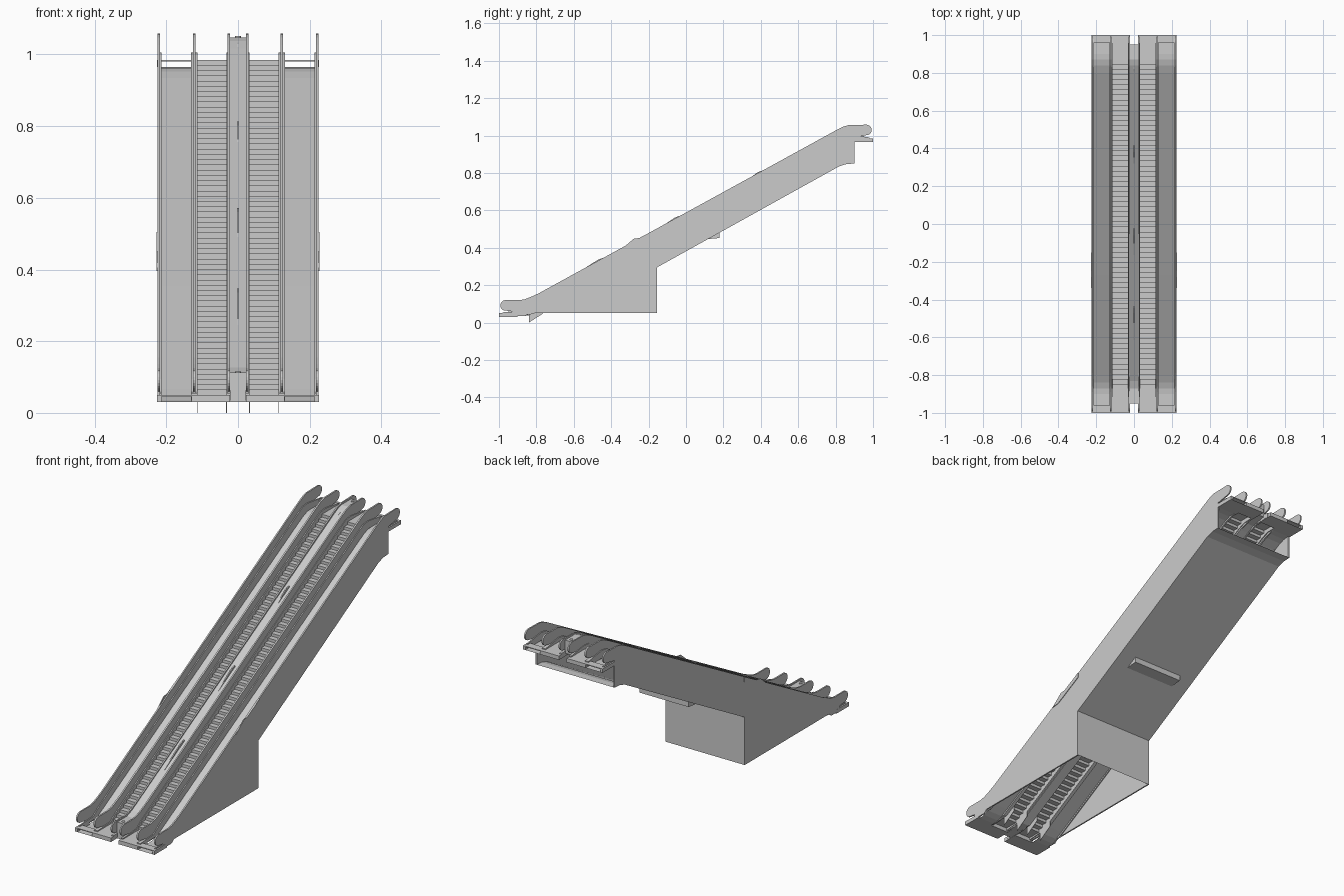
import bpy, bmesh, math

if "Cube" in bpy.data.objects:
    bpy.data.objects.remove(bpy.data.objects["Cube"])


def finish(name, bm):
    me = bpy.data.meshes.new(name)
    bm.to_mesh(me)
    bm.free()
    ob = bpy.data.objects.new(name, me)
    bpy.context.collection.objects.link(ob)
    return ob


def prism(name, profile, x0, x1):
    """Solid: a closed (y, z) profile extruded from x0 to x1."""
    bm = bmesh.new()
    face = bm.faces.new([bm.verts.new((x0, y, z)) for y, z in profile])
    new = bmesh.ops.extrude_face_region(bm, geom=[face])["geom"]
    bmesh.ops.translate(bm, vec=(x1 - x0, 0, 0),
                        verts=[v for v in new if isinstance(v, bmesh.types.BMVert)])
    bmesh.ops.recalc_face_normals(bm, faces=bm.faces)
    return finish(name, bm)


def sheet(name, path, x0, x1):
    """Open surface: a (y, z) path swept across x."""
    bm = bmesh.new()
    x0, x1 = min(x0, x1), max(x0, x1)
    rows = [(bm.verts.new((x0, y, z)), bm.verts.new((x1, y, z))) for y, z in path]
    for a, b in zip(rows, rows[1:]):
        bm.faces.new((a[0], a[1], b[1], b[0]))
    return finish(name, bm)


def box(name, x0, x1, y0, y1, z0, z1):
    return prism(name, [(y0, z0), (y1, z0), (y1, z1), (y0, z1)], x0, x1)


def arc(cy, cz, r, a0, a1, n=10):
    return [(cy + r * math.cos(math.radians(a0 + (a1 - a0) * i / n)),
             cz + r * math.sin(math.radians(a0 + (a1 - a0) * i / n))) for i in range(n + 1)]


# Shared side outline: rounded nose, rising handrail line, rounded nose
low_nose = arc(-.965, .092, .028, 270, 90)
high_nose = arc(.965, 1.03, .028, 90, -90)
top_line = low_nose + [(-.89, .12), (-.86, .125), (-.83, .137), (-.79, .155),
                       (.80, 1.027), (.84, 1.047), (.87, 1.056)] + high_nose
inner_profile = top_line + [(.9, .99), (.9, .965), (.84, .945), (-.8, .06),
                            (-.86, .035), (-.93, .035), (-.93, .06)]
clad_profile = top_line + [(.9, .99), (.9, .85), (.86, .848), (.82, .836), (-.155, .295),
                           (-.155, .05), (-.84, .05), (-.86, .035), (-.93, .035), (-.93, .06)]
skirt_profile = [(-.98, .035), (-.98, .055), (-.87, .06), (-.82, .095), (.83, 1.0),
                 (.87, 1.005), (.98, .99), (.98, .967), (.87, .965), (.83, .95), (-.82, .045)]
ramp_path = [(-1, .03), (-.9, .03), (-.87, .034), (-.84, .045), (-.8, .066), (-.27, .355),
             (.80, .934), (.84, .953), (.87, .962), (.9, .965), (1, .965)]

# Stair treads as one zigzag path, joined to the level landings
N = 64
dy, dz = 1.72 / N, .935 / N
stair_path = [(-1, .05), (-.85, .05)]
for i in range(N):
    y, z = -.85 + i * dy, .05 + i * dz
    stair_path += [(y, z + dz), (y + dy, z + dz)]
stair_path.append((1, .985))

for side, s in (("left", -1), ("right", 1)):
    # Walls and balustrades
    prism(f"{side}_outer_cladding", clad_profile, s * .218, s * .225)
    prism(f"{side}_outer_skirt", skirt_profile, s * .213, s * .219)
    prism(f"{side}_middle_balustrade", inner_profile, s * .118, s * .126)
    prism(f"{side}_middle_skirt", skirt_profile, s * .113, s * .131)
    prism(f"{side}_inner_balustrade", inner_profile, s * .022, s * .029)
    prism(f"{side}_inner_skirt", skirt_profile, s * .021, s * .032)
    # Walking surfaces
    sheet(f"{side}_steps", stair_path, s * .030, s * .115)
    sheet(f"{side}_smooth_ramp", ramp_path, s * .129, s * .216)
    # Landings at both ends
    for end, e, z in (("lower", -1, .03), ("upper", 1, .965)):
        box(f"{side}_{end}_landing_edge", s * .129, s * .226, e * .96, e * 1.0, z + .016, z + .02)
        box(f"{side}_{end}_step_landing", s * .022, s * .13, e * .92, e * 1.0, z, z + .02)
        box(f"{side}_{end}_landing_end", s * .213, s * .226, e * .9, e * 1.0, z, z + .02)
    # Small plates where the step track dips below the lower landing
    for x in (.031, .113):
        prism(f"{side}_track_plate", [(-.84, 0), (-.765, .048), (-.765, .09), (-.84, .05)],
              s * x, s * (x + .002))
    # Slim guard fin on the outer face
    prism(f"{side}_outer_guard", [(-.34, .396), (-.28, .448), (-.25, .452), (-.15, .505),
                                  (-.15, .48), (-.3, .40)], s * .224, s * .228)

# Truss underside and rear wall of the base
sheet("truss_underside", [(-.155, .05), (-.155, .295), (.82, .836), (.86, .848), (.9, .85)],
      -.224, .224)
prism("underside_bracket", [(.115, .446), (.178, .452), (.178, .482)], -.14, .14)

# Centre deck between the two units
prism("centre_deck", [(-.95, .03), (-.95, .113), (-.87, .113), (-.83, .127), (.80, 1.017),
                      (.84, 1.038), (.87, 1.048), (.95, 1.048), (.95, .98), (.87, .965),
                      (.83, .945), (-.82, .04)], -.0225, .0225)
for y, z in ((-.93, .113), (.93, 1.048)):
    bm = bmesh.new()
    bmesh.ops.create_cone(bm, cap_ends=True, segments=16, radius1=.008, radius2=.008, depth=.006)
    bmesh.ops.translate(bm, vec=(0, y, z), verts=bm.verts)
    finish("deck_cap", bm)

# Anti-slide fins along the deck
for y0, y1 in ((-.72, -.43), (-.23, -.02), (.29, .42), (.76, .86)):
    def deck(y):
        return .572 + .548 * y
    h = .022 if y1 < .5 else .008
    prism("deck_fin", [(y0, deck(y0)), (y1 - .04, deck(y1 - .04) + h),
                       (y1 - .01, deck(y1 - .02) + h), (y1, deck(y1))], -.003, .003)
